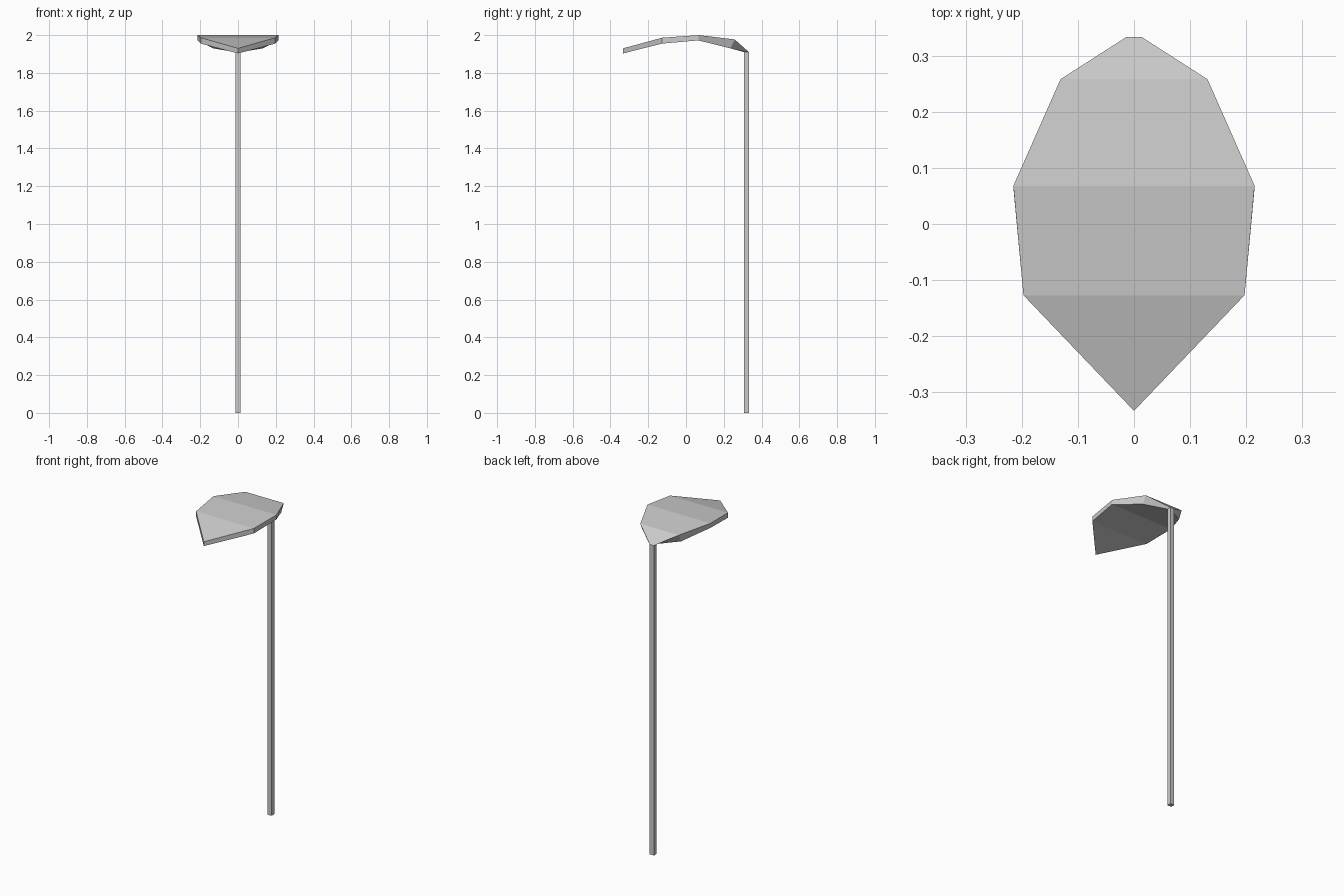
import bpy, bmesh

if "Cube" in bpy.data.objects:
    bpy.data.objects.remove(bpy.data.objects["Cube"])

def finish(bm, name):
    bmesh.ops.recalc_face_normals(bm, faces=bm.faces)
    me = bpy.data.meshes.new(name)
    bm.to_mesh(me)
    bm.free()
    ob = bpy.data.objects.new(name, me)
    bpy.context.collection.objects.link(ob)
    return ob

# Leaf blade cross rows, stem to tip: half width, top (y, z), bottom (y, z)
rows = [
    (0.014, (0.333, 1.91), (0.307, 1.91)),
    (0.131, (0.258, 1.977), (0.235, 1.93)),
    (0.215, (0.068, 2.0), (0.065, 1.972)),
    (0.197, (-0.127, 1.986), (-0.127, 1.955)),
]
bm = bmesh.new()
rings = []
for w, t, b in rows:
    rings.append([bm.verts.new(p) for p in
                  ((-w, *t), (w, *t), (w, *b), (-w, *b))])
for a, c in zip(rings, rings[1:]):
    for i in range(4):
        j = (i + 1) % 4
        bm.faces.new((a[i], a[j], c[j], c[i]))
bm.faces.new(rings[0])
# Pointed tip
tip_top = bm.verts.new((0, -0.333, 1.93))
tip_low = bm.verts.new((0, -0.333, 1.903))
tl, tr, br, bl = rings[-1]
bm.faces.new((tl, tr, tip_top))
bm.faces.new((bl, br, tip_low))
bm.faces.new((tr, br, tip_low, tip_top))
bm.faces.new((tl, bl, tip_low, tip_top))
finish(bm, "leaf_blade")

# Square stalk
bm = bmesh.new()
bmesh.ops.create_cube(bm, size=1)
bmesh.ops.scale(bm, vec=(0.028, 0.026, 1.91), verts=bm.verts)
bmesh.ops.translate(bm, vec=(0, 0.32, 0.955), verts=bm.verts)
finish(bm, "stalk")
